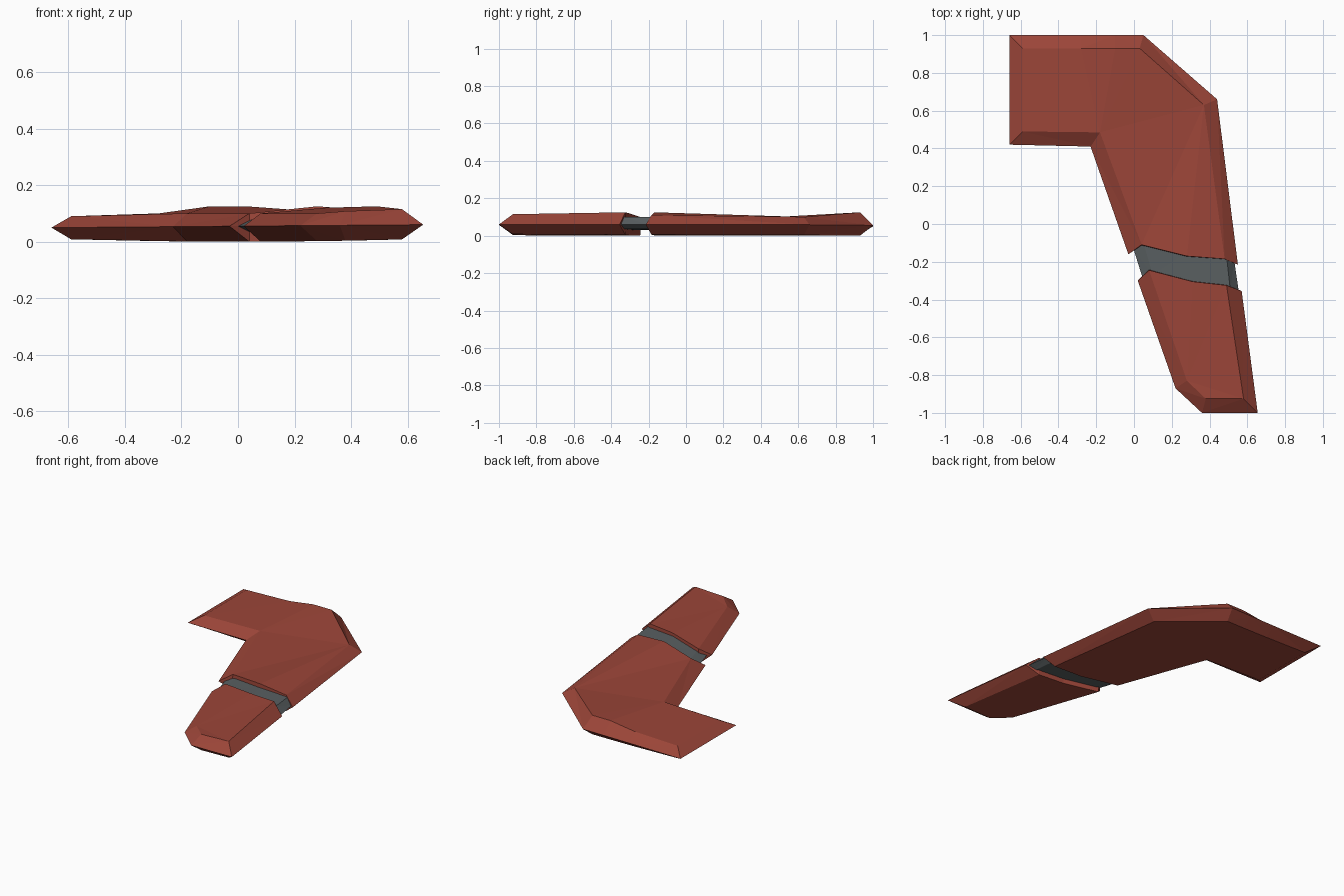
import bpy
import bmesh

cube = bpy.data.objects.get("Cube")
if cube:
    bpy.data.objects.remove(cube, do_unlink=True)


def make_material(name, colour):
    mat = bpy.data.materials.new(name)
    mat.use_nodes = True
    mat.diffuse_color = colour
    for node in mat.node_tree.nodes:
        if node.type == 'BSDF_PRINCIPLED':
            node.inputs["Base Color"].default_value = colour
    return mat


def rim_height(x):
    """The sharp outer edge rises gently towards the left side."""
    return 0.055 + 0.008 * x


def underside_height(x):
    """The underside is slightly bowed."""
    return 0.024 * x * x


def bevelled_plate(name, rows, mat, lift=0.0):
    """Plate with a sharp rim: each row is rim x, rim y, inset x, inset y, top z."""
    bm = bmesh.new()
    top, rim, under = [], [], []
    for x, y, inset_x, inset_y, top_z in rows:
        top.append(bm.verts.new((inset_x, inset_y, top_z)))
        rim.append(bm.verts.new((x, y, rim_height(x))))
        under.append(bm.verts.new((inset_x, inset_y, underside_height(inset_x) + lift)))
    count = len(rows)
    for upper, lower in ((top, rim), (rim, under)):
        for i in range(count):
            j = (i + 1) % count
            bm.faces.new((upper[i], upper[j], lower[j], lower[i]))
    # Close the shared corners before adding the broad faces
    bmesh.ops.remove_doubles(bm, verts=bm.verts, dist=0.0001)
    bmesh.ops.holes_fill(bm, edges=[e for e in bm.edges if e.is_boundary], sides=0)
    bmesh.ops.triangulate(bm, faces=[f for f in bm.faces if len(f.verts) > 3])
    bmesh.ops.recalc_face_normals(bm, faces=bm.faces)
    mesh = bpy.data.meshes.new(name)
    bm.to_mesh(mesh)
    bm.free()
    mesh.materials.append(mat)
    obj = bpy.data.objects.new(name, mesh)
    bpy.context.collection.objects.link(obj)
    return obj


red = make_material("brick red", (0.33, 0.06, 0.04, 1))
grey = make_material("slate grey", (0.10, 0.115, 0.12, 1))

# Large bent plate, with steep walls facing the joint
bevelled_plate("main_plate", [
    (-0.66, 1, -0.59, 0.93, 0.09),
    (-0.28, 1, -0.28, 0.93, 0.1),
    (-0.1, 1, -0.1, 0.93, 0.125),
    (0.05, 1, 0.03, 0.93, 0.125),
    (0.44, 0.66, 0.37, 0.63, 0.1),
    (0.55, -0.215, 0.48, -0.185, 0.11),
    (0.48, -0.19, 0.48, -0.185, 0.11),
    (0.28, -0.175, 0.28, -0.17, 0.125),
    (0.04, -0.115, 0.04, -0.11, 0.1),
    (-0.03, -0.16, 0.04, -0.11, 0.1),
    (-0.23, 0.41, -0.18, 0.485, 0.1),
    (-0.66, 0.42, -0.59, 0.49, 0.09),
], red)

# Smaller tapering plate at the front
bevelled_plate("tip_plate", [
    (0.02, -0.3, 0.08, -0.245, 0.1),
    (0.08, -0.24, 0.08, -0.245, 0.1),
    (0.31, -0.3, 0.31, -0.305, 0.12),
    (0.49, -0.32, 0.49, -0.325, 0.125),
    (0.57, -0.355, 0.49, -0.325, 0.125),
    (0.655, -1, 0.58, -0.925, 0.115),
    (0.36, -1, 0.38, -0.925, 0.108),
    (0.22, -0.87, 0.28, -0.83, 0.1),
], red)

# Recessed strip joining the plates
bevelled_plate("joint_strip", [
    (0, -0.14, 0.05, -0.1, 0.08),
    (0.28, -0.15, 0.28, -0.15, 0.1),
    (0.53, -0.19, 0.49, -0.17, 0.1),
    (0.555, -0.36, 0.51, -0.35, 0.1),
    (0.31, -0.33, 0.31, -0.33, 0.1),
    (0.05, -0.3, 0.1, -0.27, 0.08),
], grey, lift=0.03)
